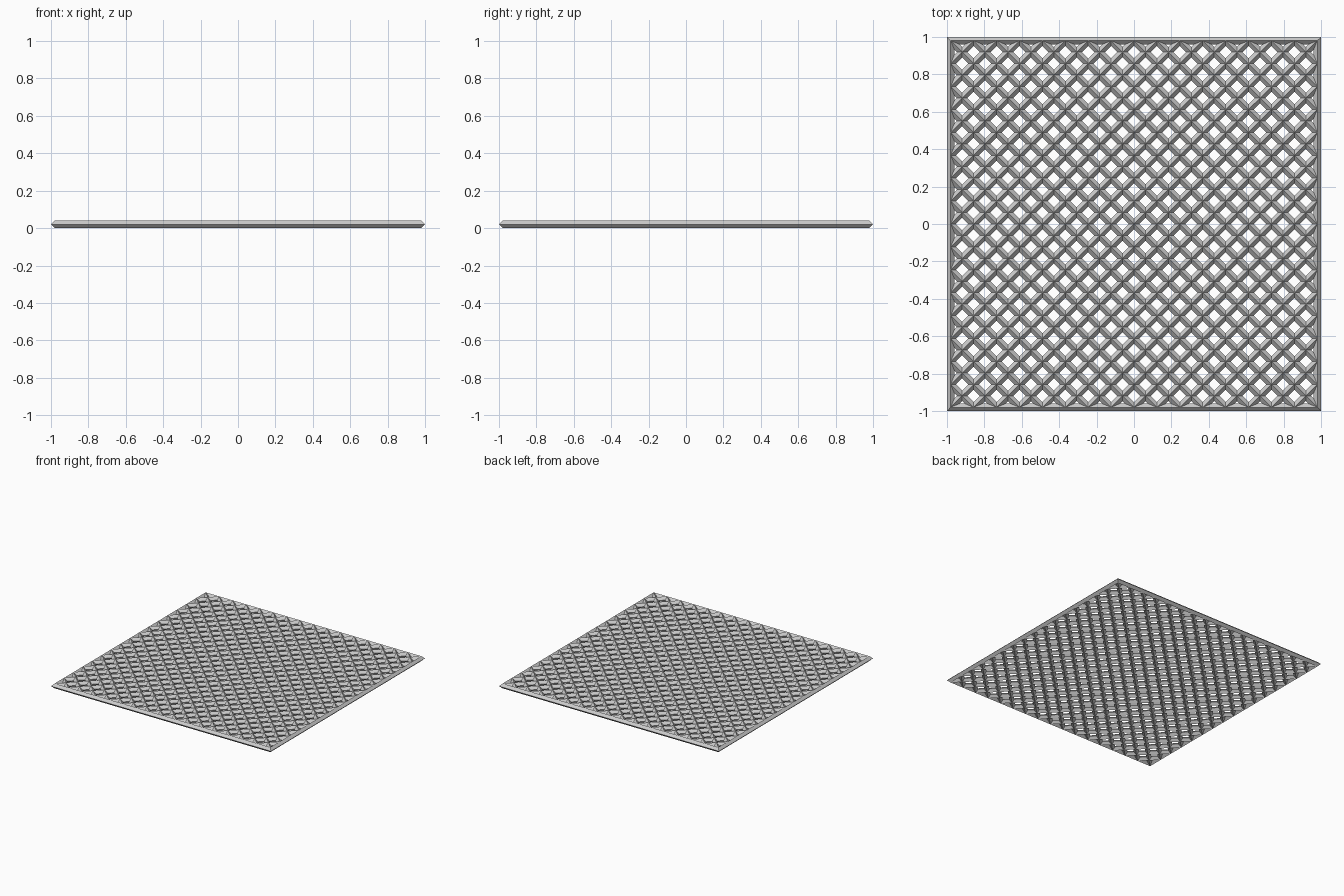
import bpy
import bmesh

if "Cube" in bpy.data.objects:
    bpy.data.objects.remove(bpy.data.objects["Cube"])

CELLS = 16      # lattice repeats per side
BAR = 0.04      # bar thickness
HALF = 1.0 - BAR / 2

# flat sheet of diagonal squares: poke a grid, then drop its straight inner edges
bm = bmesh.new()
bmesh.ops.create_grid(bm, x_segments=CELLS, y_segments=CELLS, size=HALF)
bmesh.ops.poke(bm, faces=bm.faces[:])
straight = []
for e in bm.edges:
    d = e.verts[0].co - e.verts[1].co
    if not e.is_boundary and (abs(d.x) < 1e-4 or abs(d.y) < 1e-4):
        straight.append(e)
bmesh.ops.dissolve_edges(bm, edges=straight, use_verts=False)

mesh = bpy.data.meshes.new("lattice_panel")
bm.to_mesh(mesh)
bm.free()
panel = bpy.data.objects.new("lattice_panel", mesh)
bpy.context.collection.objects.link(panel)

# turn every edge into a diamond-section bar, including the outer frame
wire = panel.modifiers.new("bars", 'WIREFRAME')
wire.thickness = BAR
wire.offset = 0.0
wire.use_boundary = True
wire.use_even_offset = True
wire.use_replace = True
bpy.context.view_layer.objects.active = panel
panel.select_set(True)
bpy.ops.object.modifier_apply(modifier=wire.name)

# square up the outer rim and rest the panel on the floor
for v in panel.data.vertices:
    for axis in (0, 1):
        if abs(v.co[axis]) > HALF + 0.004:
            v.co[axis] = 1.0 if v.co[axis] > 0 else -1.0
    v.co.z += BAR / 2
